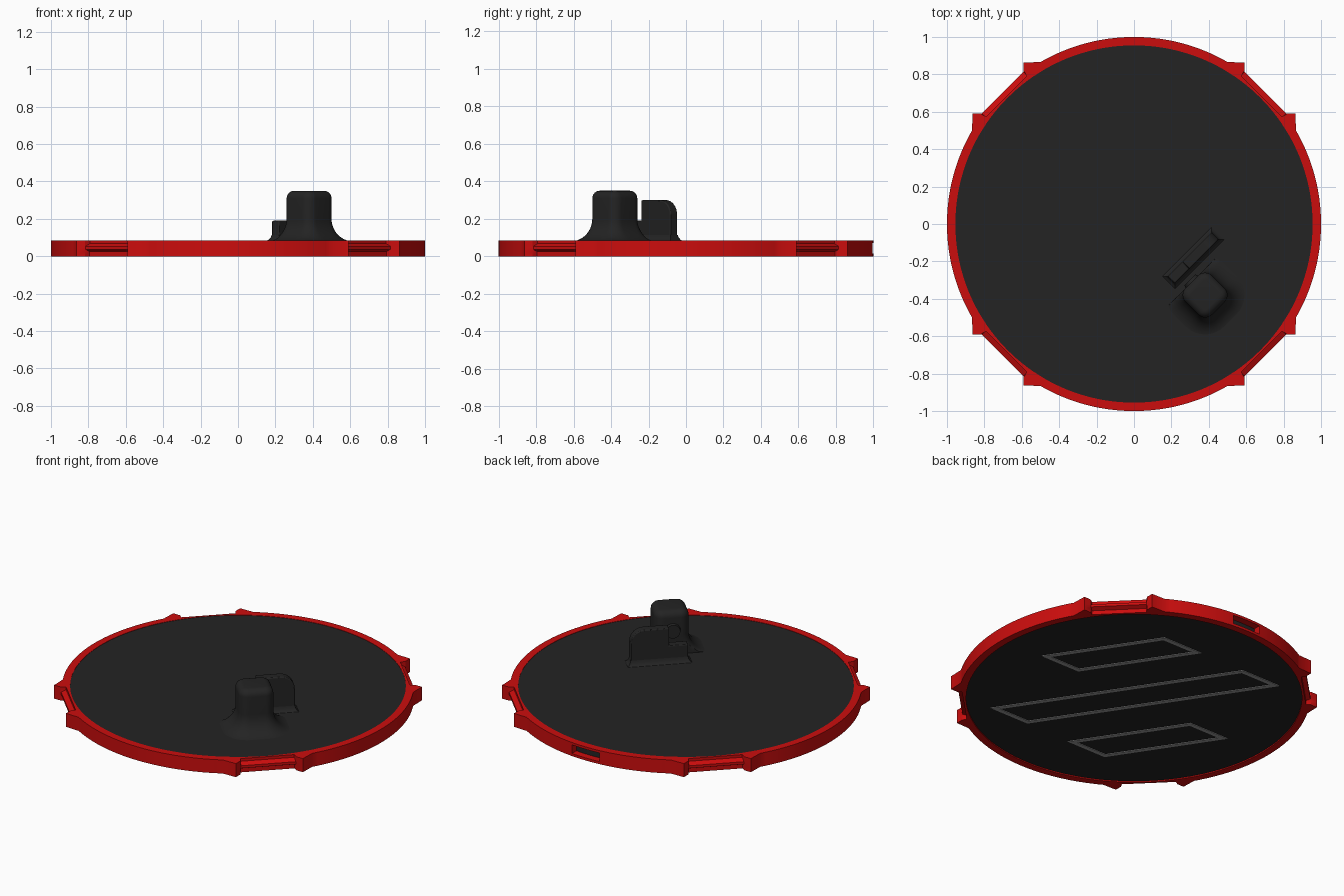
import bpy, bmesh, math
from mathutils import Matrix, Vector

if "Cube" in bpy.data.objects:
    bpy.data.objects.remove(bpy.data.objects["Cube"])


def material(name, rgb):
    m = bpy.data.materials.new(name)
    m.diffuse_color = (*rgb, 1)
    m.use_nodes = True
    m.node_tree.nodes["Principled BSDF"].inputs["Base Color"].default_value = m.diffuse_color
    return m


RED = material("red", (0.6, 0.004, 0.004))
BLACK = material("matte black", (0.017, 0.017, 0.017))
GREY = material("mid grey", (0.3, 0.3, 0.3))


def finish(name, bm, mat, matrix=Matrix(), smooth=True):
    bmesh.ops.recalc_face_normals(bm, faces=bm.faces)
    me = bpy.data.meshes.new(name)
    bm.to_mesh(me)
    bm.free()
    ob = bpy.data.objects.new(name, me)
    bpy.context.collection.objects.link(ob)
    me.materials.append(mat)
    ob.matrix_world = matrix
    if smooth:
        bpy.ops.object.select_all(action='DESELECT')
        ob.select_set(True)
        bpy.context.view_layer.objects.active = ob
        bpy.ops.object.shade_smooth_by_angle(angle=math.radians(30))
    return ob


def loft(bm, loops, closed=False):
    """Skin matching point loops; cap the ends or join last to first."""
    rows = [[bm.verts.new(p) for p in loop] for loop in loops]
    pairs = list(zip(rows, rows[1:]))
    if closed:
        pairs.append((rows[-1], rows[0]))
    for a, b in pairs:
        for i in range(len(a)):
            j = (i + 1) % len(a)
            bm.faces.new((a[i], a[j], b[j], b[i]))
    if not closed:
        bm.faces.new(rows[0])
        bm.faces.new(rows[-1])


# Rim outline: one quadrant of arc, tab, flat rail, tab, repeated four times
quadrant = [(math.cos(math.radians(a)), math.sin(math.radians(a)), False)
            for a in range(-30, 31, 2)]
quadrant += [(0.863, 0.59, False), (0.818, 0.59, False)]
quadrant += [(0.815 - 0.225 * t / 6, 0.59 + 0.225 * t / 6, True) for t in range(7)]
quadrant += [(0.59, 0.818, False), (0.59, 0.863, False)]
outline = []
for k in range(4):
    c, s = ((1, 0), (0, 1), (-1, 0), (0, -1))[k]
    outline += [(c * x - s * y, s * x + c * y, rail) for x, y, rail in quadrant]

# Rim with a raised rail between each pair of tabs
H = 0.085
levels = [(0, 0.975), (0.025, 0.975), (0.037, 1.0), (0.053, 1.0), (0.068, 0.972), (H, 0.972)]
loops = [[(x * (k if rail else 1), y * (k if rail else 1), z) for x, y, rail in outline]
         for z, k in levels]
for z in (H, 0):
    loops.append([(*(Vector((x, y)).normalized() * 0.955), z) for x, y, _ in outline])
bm = bmesh.new()
loft(bm, loops, closed=True)
rim = finish("rim", bm, RED)

# Slot through the back of the rim
bm = bmesh.new()
bmesh.ops.create_cube(bm, size=1, matrix=Matrix.Translation((0, 1, 0.043)) @
                      Matrix.Diagonal((0.19, 0.3, 0.054, 1)))
cutter = finish("slot_cutter", bm, RED, smooth=False)
cutter.hide_render = True
cutter.hide_set(True)
mod = rim.modifiers.new("slot", 'BOOLEAN')
mod.object = cutter
mod.solver = 'EXACT'

# Plate
bm = bmesh.new()
bmesh.ops.create_cone(bm, cap_ends=True, segments=128, radius1=0.956, radius2=0.956,
                      depth=0.076, matrix=Matrix.Translation((0, 0, 0.045)))
finish("plate", bm, BLACK)


# Slanted outline strips on the underside
def slanted_strip(name, cx, cy, half_x, half_y, slope=-0.66, w=0.026):
    def corners(hx, hy, z):
        return [(cx + sx * hx + slope * sy * hy, cy + sy * hy, z)
                for sx, sy in ((-1, -1), (1, -1), (1, 1), (-1, 1))]
    inner = (half_x - w * 1.2, half_y - w)
    bm = bmesh.new()
    loft(bm, [corners(half_x, half_y, 0.008), corners(half_x, half_y, 0.003),
              corners(*inner, 0.003), corners(*inner, 0.008)], closed=True)
    finish(name, bm, GREY, smooth=False)


slanted_strip("long_underside_strip", 0, 0.01, 0.137, 0.625)
slanted_strip("right_underside_strip", 0.37, 0.33, 0.137, 0.305)
slanted_strip("left_underside_strip", -0.37, -0.32, 0.137, 0.305)

# Holder frame: local x points to the front right, turned 45 degrees
HOLDER = Matrix.Translation((0.38, -0.38, 0)) @ Matrix.Rotation(-math.pi / 4, 4, 'Z')


def rounded_square(offset, z, half=0.1, r=0.052):
    pts = []
    for k in range(4):
        mid = math.pi / 4 + k * math.pi / 2
        cx = math.copysign(half - r, math.cos(mid))
        cy = math.copysign(half - r, math.sin(mid))
        for i in range(9):
            a = k * math.pi / 2 + i * math.pi / 16
            # The face towards the blade stays flat
            pts.append((max(cx + (r + offset) * math.cos(a), -half),
                        cy + (r + offset) * math.sin(a), z))
    return pts


# Post with flared foot and rounded top
loops = []
R = 0.115
for i in range(11):
    a = math.pi / 2 * i / 10
    loops.append(rounded_square(R * (1 - math.sin(a)), 0.08 + R * (1 - math.cos(a)) * 1.05))
for i in range(7):
    a = math.pi / 2 * i / 6
    loops.append(rounded_square(-0.04 * (1 - math.cos(a)), 0.31 + 0.04 * math.sin(a)))
bm = bmesh.new()
loft(bm, loops)
bmesh.ops.remove_doubles(bm, verts=bm.verts, dist=1e-5)
finish("post", bm, BLACK, HOLDER)

# Round boss on the post, facing the blade
bm = bmesh.new()
bmesh.ops.create_cone(bm, cap_ends=True, segments=24, radius1=0.05, radius2=0.042, depth=0.03,
                      matrix=Matrix.Translation((-0.1, 0, 0.23)) @ Matrix.Rotation(-math.pi / 2, 4, 'Y'))
finish("post_boss", bm, BLACK, HOLDER)

# Stepped blade behind the post
profile = [(-0.095, 0.078), (-0.075, 0.09), (-0.07, 0.11), (-0.07, 0.19), (0.04, 0.19), (0.04, 0.30)]
profile += [(0.182 + 0.08 * math.sin(a), 0.22 + 0.08 * math.cos(a))
            for a in (math.pi / 2 * i / 8 for i in range(9))]
profile += [(0.262, 0.11), (0.267, 0.09), (0.287, 0.078)]
bm = bmesh.new()
loft(bm, [[(x, y, z) for y, z in profile] for x in (-0.212, -0.158)])
blade = finish("blade", bm, BLACK, HOLDER)
bev = blade.modifiers.new("soft_edges", 'BEVEL')
bev.width = 0.008
bev.segments = 2

# Small flared foot along the blade
bm = bmesh.new()
loft(bm, [[(-0.185 + sx * (0.027 + d), 0.096 + sy * (0.166 + d), z)
           for sx, sy in ((-1, -1), (1, -1), (1, 1), (-1, 1))]
          for d, z in ((0.025, 0.08), (0.012, 0.088), (0.004, 0.1), (0, 0.115))])
finish("blade_foot", bm, BLACK, HOLDER)
